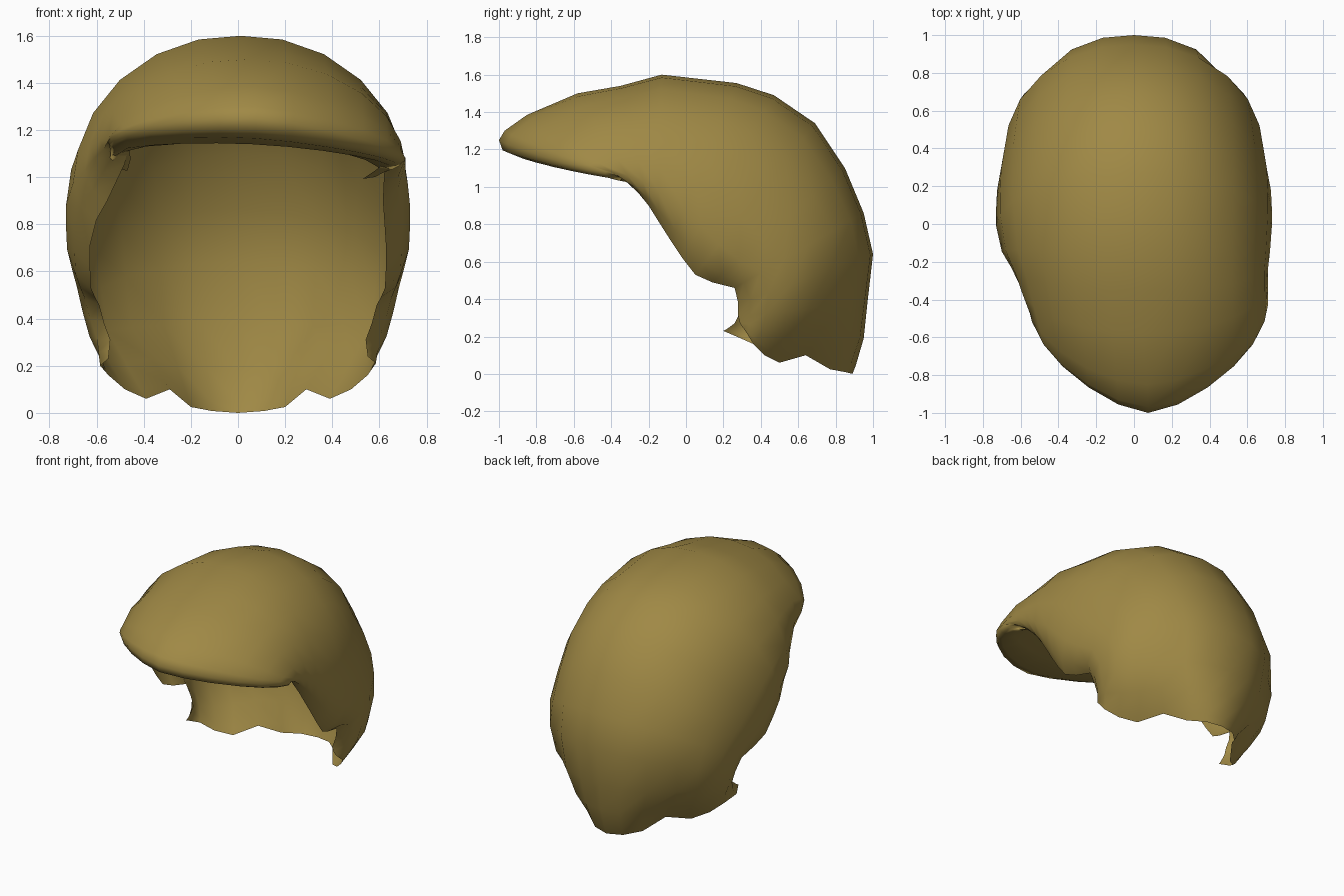
import bpy, bmesh, math

if "Cube" in bpy.data.objects:
    bpy.data.objects.remove(bpy.data.objects["Cube"])

hair_mat = bpy.data.materials.new("dark_blond")
hair_mat.diffuse_color = (0.35, 0.25, 0.06, 1)
hair_mat.use_nodes = True
hair_mat.node_tree.nodes["Principled BSDF"].inputs["Base Color"].default_value = hair_mat.diffuse_color

# Half cross-section: (share of half width, share of the way from crown line to opening edge)
SECTION = [(0, 0), (.25, .02), (.5, .1), (.72, .24), (.88, .42),
           (.97, .62), (1, .8), (.95, .93), (.86, 1)]

# Half of the nape hem: x, y, z from the middle to the sideburn
HEM = [(0, .89, 0), (.11, .86, .008), (.2, .77, .025), (.29, .64, .1), (.39, .5, .06),
       (.48, .42, .1), (.55, .36, .16), (.585, .33, .21), (.55, .31, .24)]

# Rows: crown point y, z; opening edge y, z; half width; x shift; fullness; sideways tilt
ROWS = [
    # underside of the fringe
    (-.36, 1.15, -.26, 1.01, .58, .03, 1.0, .02),
    (-.68, 1.14, -.30, 1.05, .60, .06, .85, .03),
    (-.90, 1.165, -.33, 1.075, .615, .07, .74, .04),
    # fringe tip and top
    (-.98, 1.195, -.34, 1.085, .62, .075, .7, .04),
    (-1.0, 1.25, -.34, 1.085, .63, .075, .69, .04),
    (-.97, 1.30, -.33, 1.08, .635, .075, .72, .03),
    (-.85, 1.385, -.30, 1.04, .64, .07, .8, .02),
    (-.58, 1.50, -.25, .97, .66, .05, .95, .01),
    # crown
    (-.35, 1.54, -.20, .90, .68, .03, 1.0, 0),
    (-.13, 1.60, -.15, .82, .71, .01, 1.0, 0),
    (.27, 1.555, -.08, .71, .73, 0, 1.0, 0),
    (.47, 1.49, -.02, .62, .73, 0, 1.0, 0),
    # back of the head
    (.69, 1.34, .05, .53, .725, 0, 1.0, 0),
    (.85, 1.10, .14, .49, .705, 0, 1.0, 0),
    (.95, .86, .26, .46, .685, 0, 1.0, 0),
    (1.0, .64, .30, .38, .66, 0, 1.0, 0),
    (.97, .38, .30, .31, .63, 0, .95, 0),
]


def mirrored(half):
    return [(-p[0], *p[1:]) for p in reversed(half[1:])] + half


def row_points(index, row):
    py, pz, ey, ez, width, shift, full, tilt = row
    points = []
    for fx, s in mirrored(SECTION):
        t = s ** full
        x = fx * width + shift
        y = py + (ey - py) * t
        z = pz + (ez - pz) * t - tilt * fx
        # shallow groove between the nape and the side locks
        if index >= 15:
            y -= .05 * math.exp(-((abs(fx) - .72) / .15) ** 2)
        points.append((x, y, z))
    return points


rows = [row_points(i, r) for i, r in enumerate(ROWS)]
hem = mirrored(HEM)
# left sideburn lock sticks forward
hem[0] = (-.55, .2, .23)
hem[1] = (-.585, .27, .2)
last = rows[-1]
for k in (.5, .88):
    # the nape stays full until it curls under at the hem
    rows.append([(p[0] + (q[0] - p[0]) * k,
                  p[1] + (q[1] - p[1]) * k ** 2,
                  p[2] + (q[2] - p[2]) * k) for p, q in zip(last, hem)])
rows.append(hem)

# Hair shell lofted from under the fringe, over the crown, to the nape
bm = bmesh.new()
grid = [[bm.verts.new(p) for p in r] for r in rows]
for a, b in zip(grid, grid[1:]):
    for j in range(len(a) - 1):
        bm.faces.new((a[j], a[j + 1], b[j + 1], b[j]))
bmesh.ops.recalc_face_normals(bm, faces=bm.faces)
# outward on the back of the head
back = max(bm.faces, key=lambda f: f.calc_center_median().y)
if back.normal.y < 0:
    bmesh.ops.reverse_faces(bm, faces=bm.faces)
for f in bm.faces:
    f.smooth = True
mesh = bpy.data.meshes.new("hair_shell")
bm.to_mesh(mesh)
bm.free()
mesh.materials.append(hair_mat)
hair = bpy.data.objects.new("hair_shell", mesh)
bpy.context.collection.objects.link(hair)
